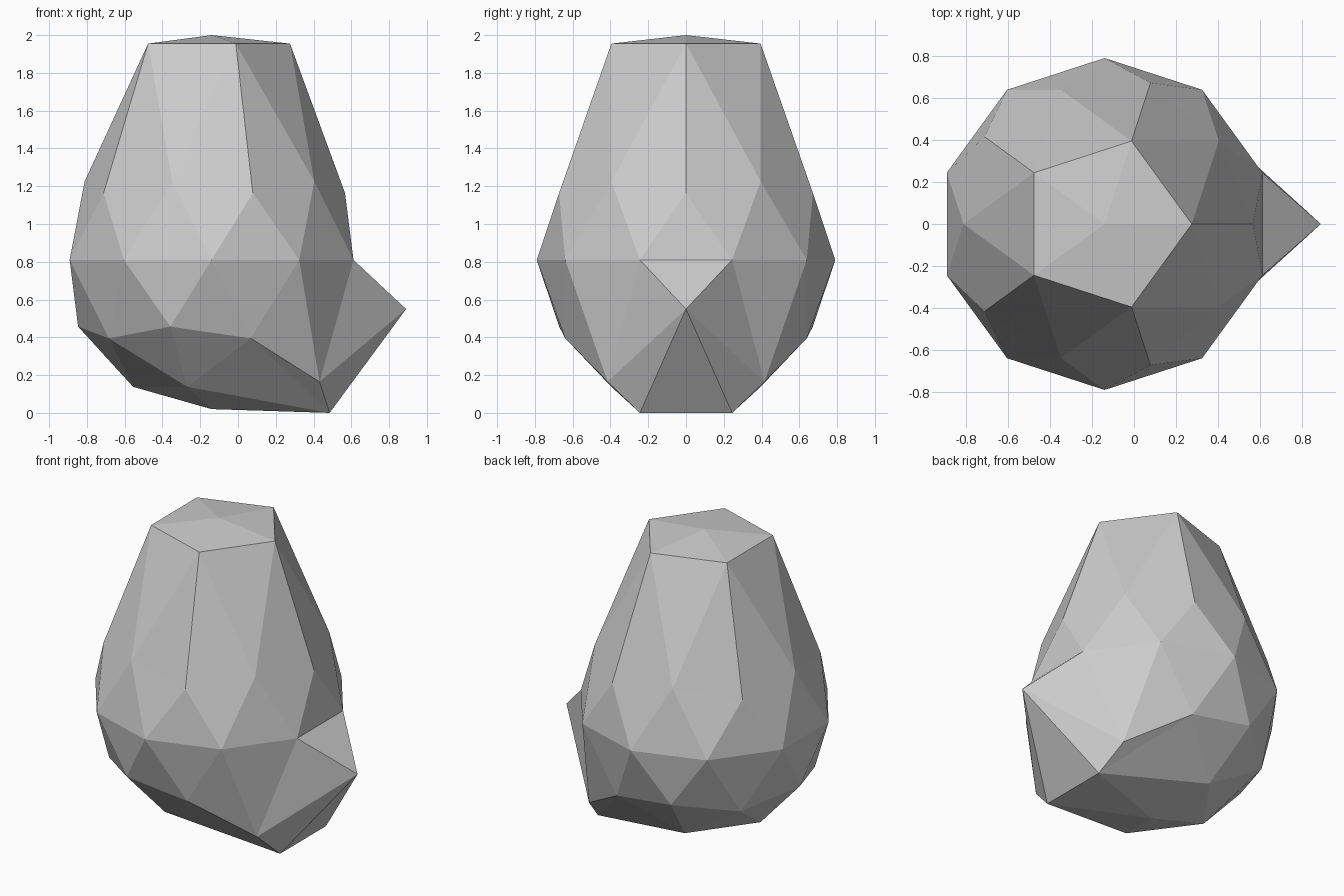
import bpy
from mathutils import Vector

cube = bpy.data.objects.get("Cube")
if cube:
    bpy.data.objects.remove(cube, do_unlink=True)

RADIUS = 0.79
CENTRE = Vector((-0.14, 0, 0.81))

# Stone colour
stone = bpy.data.materials.new("stone grey")
stone.use_nodes = True
grey = (0.6, 0.6, 0.6, 1)
stone.diffuse_color = grey
stone.node_tree.nodes["Principled BSDF"].inputs["Base Color"].default_value = grey

# Faceted boulder body
bpy.ops.mesh.primitive_ico_sphere_add(subdivisions=2, radius=RADIUS, location=(0, 0, 0))
boulder = bpy.context.object
boulder.name = "boulder"
mesh = boulder.data
mesh.name = "boulder"
mesh.materials.append(stone)

for v in mesh.vertices:
    d = v.co / RADIUS
    p = v.co + CENTRE
    # Stretched crown with a nearly flat top
    if d.z > 0.95:
        p.z = 2.0
    elif d.z > 0.7:
        p.z = 1.955
    # Pointed outcrop on the left side
    elif d.x > 0.8 and -0.6 < d.z < -0.5:
        p = Vector((0.89, 0, 0.55))
    # Sagging foot below the outcrop
    elif d.x > 0.6 and -0.5 < d.z < -0.4:
        p.z = 0.165
    elif d.x > 0.3 and -0.9 < d.z < -0.8:
        p.x, p.z = 0.485, 0
    v.co = p

bpy.ops.object.shade_flat()
